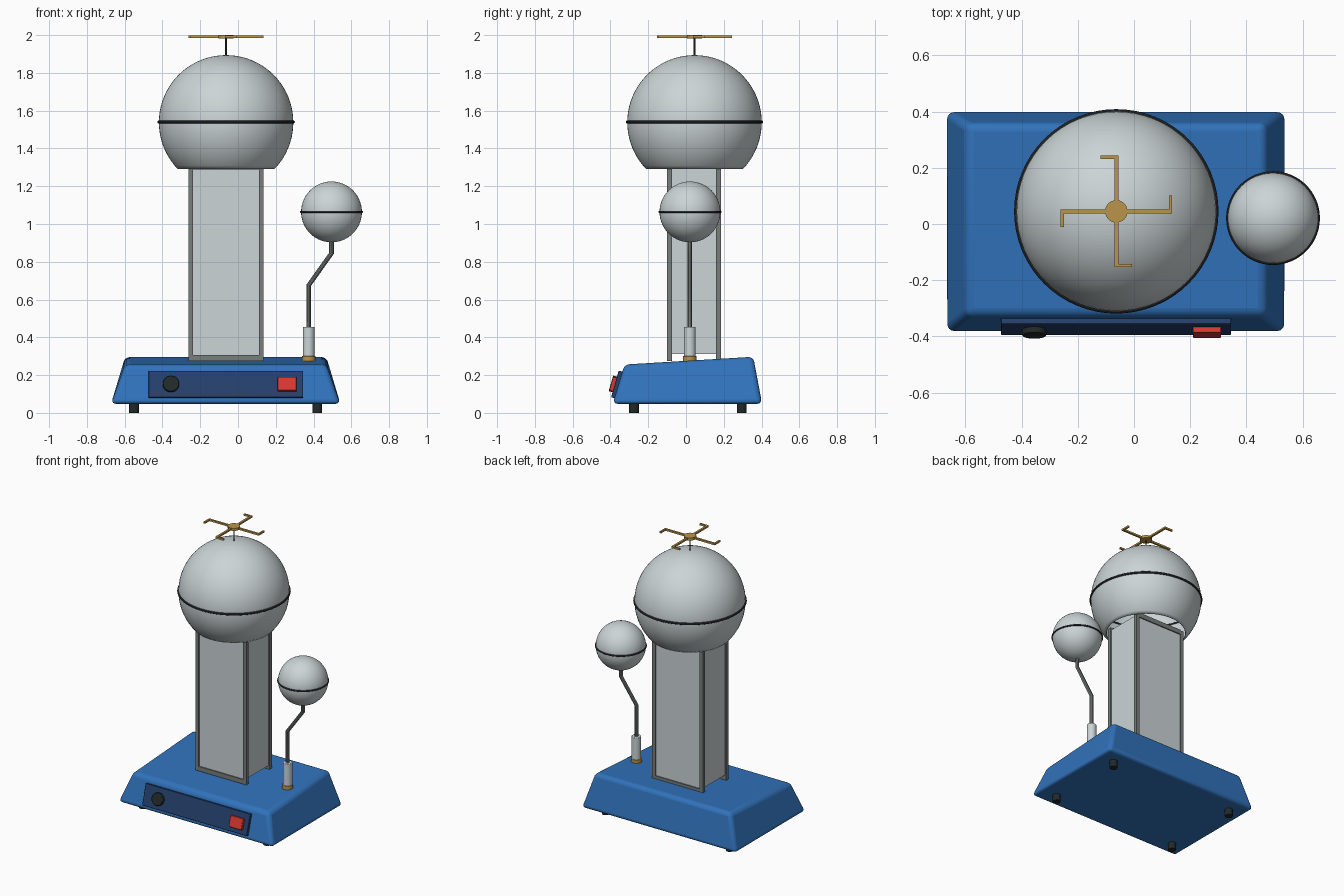
import bpy, bmesh, math
from mathutils import Vector

if "Cube" in bpy.data.objects:
    bpy.data.objects.remove(bpy.data.objects["Cube"])


def mat(name, r, g, b):
    m = bpy.data.materials.new(name)
    m.diffuse_color = (r, g, b, 1)
    m.use_nodes = True
    m.node_tree.nodes["Principled BSDF"].inputs["Base Color"].default_value = m.diffuse_color
    return m


BLUE = mat("blue", 0.03, 0.17, 0.50)
NAVY = mat("navy", 0.018, 0.052, 0.15)
SILVER = mat("silver", 0.60, 0.66, 0.67)
STEEL = mat("steel", 0.19, 0.21, 0.205)
SEAM = mat("dark seam", 0.03, 0.036, 0.04)
BLACK = mat("black", 0.016, 0.022, 0.022)
RED = mat("red", 0.70, 0.04, 0.03)
GOLD = mat("gold", 0.50, 0.30, 0.07)


def finish(ob, name, material, bevel=0, segments=2):
    ob.name = name
    ob.data.materials.clear()
    ob.data.materials.append(material)
    if bevel:
        mod = ob.modifiers.new("bevel", "BEVEL")
        mod.width, mod.segments = bevel, segments
        mod.limit_method = "ANGLE"
    bpy.ops.object.select_all(action="DESELECT")
    ob.select_set(True)
    bpy.context.view_layer.objects.active = ob
    bpy.ops.object.shade_smooth_by_angle(angle=math.radians(35))
    return ob


def from_bmesh(bm, name, material, bevel=0, segments=2):
    me = bpy.data.meshes.new(name)
    bmesh.ops.recalc_face_normals(bm, faces=bm.faces)
    bm.to_mesh(me)
    bm.free()
    ob = bpy.data.objects.new(name, me)
    bpy.context.collection.objects.link(ob)
    return finish(ob, name, material, bevel, segments)


def box(name, material, lo, hi, bevel=0, tilt=0):
    """Box between two corners, optionally tilted about x."""
    lo, hi = Vector(lo), Vector(hi)
    bpy.ops.mesh.primitive_cube_add(size=1, location=(lo + hi) / 2)
    ob = bpy.context.object
    for v in ob.data.vertices:
        v.co = v.co * (hi - lo)
    ob.rotation_euler.x = tilt
    return finish(ob, name, material, bevel)


def cyl(name, material, centre, r, depth, rot_x=0, sides=32, bevel=0):
    bpy.ops.mesh.primitive_cylinder_add(vertices=sides, radius=r, depth=depth,
                                        location=centre, rotation=(rot_x, 0, 0))
    return finish(bpy.context.object, name, material, bevel)


def ring(name, centre, r, tube):
    bpy.ops.mesh.primitive_torus_add(major_segments=64, minor_segments=10, location=centre,
                                     major_radius=r, minor_radius=tube)
    return finish(bpy.context.object, name, SEAM)


# Sloped base housing: tapered block with a top rising to the back
bm = bmesh.new()
CX = -0.065
bottom = [(CX + sx * 0.607, y, 0.048) for sx, y in ((-1, -0.388), (1, -0.388), (1, 0.403), (-1, 0.403))]
top = [(CX + sx * 0.533, y, z) for sx, y, z in
       ((-1, -0.325, 0.256), (1, -0.325, 0.256), (1, 0.356, 0.297), (-1, 0.356, 0.297))]
b = [bm.verts.new(c) for c in bottom]
t = [bm.verts.new(c) for c in top]
bm.faces.new(b[::-1])
bm.faces.new(t)
for i in range(4):
    j = (i + 1) % 4
    bm.faces.new((b[i], b[j], t[j], t[i]))
from_bmesh(bm, "base_housing", BLUE, 0.026, 4)

# Feet
for x in (-0.55, 0.42):
    for y in (-0.275, 0.295):
        cyl("foot", BLACK, (x, y, 0.028), 0.026, 0.056, sides=24)

# Control panel, knob and switch, leaning back with the housing front
TILT = -math.radians(16)
box("control_panel", NAVY, (-0.473, -0.377, 0.077), (0.345, -0.352, 0.223), 0.003, TILT)
cyl("knob", BLACK, (-0.355, -0.382, 0.152), 0.043, 0.032, math.pi / 2 + TILT, bevel=0.003)
box("switch", RED, (0.21, -0.397, 0.113), (0.31, -0.367, 0.189), 0.004, TILT)

# Column: corner posts, front and back cross bars, recessed panels
X0, X1, Y0, Y1, W = -0.262, 0.135, -0.10, 0.185, 0.025
for x in (X0, X1 - W):
    for y in (Y0, Y1 - W):
        box("column_post", STEEL, (x, y, 0.275), (x + W, y + W, 1.315))
for y in (Y0, Y1 - W):
    for z in (0.275, 1.288):
        box("column_cross_bar", STEEL, (X0 + W, y, z), (X1 - W, y + W, z + 0.032))
    box("column_wide_panel", SILVER, (X0 + W, y + 0.008, 0.307), (X1 - W, y + 0.017, 1.288))
for x in (X0, X1 - W):
    box("column_side_panel", SILVER, (x + 0.008, Y0 + W, 0.312), (x + 0.017, Y1 - W, 1.30))

# Large dome: hollow sphere with an open bottom, and its equator seam
HX, HY, HZ, HR = -0.063, 0.045, 1.538, 0.356
bm = bmesh.new()
bmesh.ops.create_uvsphere(bm, u_segments=64, v_segments=40, radius=HR)
bmesh.ops.bisect_plane(bm, geom=bm.verts[:] + bm.edges[:] + bm.faces[:],
                       plane_co=(0, 0, 1.29 - HZ), plane_no=(0, 0, 1), clear_inner=True)
dome = from_bmesh(bm, "large_dome", SILVER)
dome.location = (HX, HY, HZ)
shell = dome.modifiers.new("shell", "SOLIDIFY")
shell.thickness, shell.offset = 0.004, -1
ring("large_dome_seam", (HX, HY, 1.54), 0.356, 0.008)

# Spinner: needle, hub and four arms with bent tips
cyl("spinner_needle", SEAM, (HX, HY, 1.938), 0.0045, 0.10, sides=12)
cyl("spinner_hub", GOLD, (HX, HY, 1.991), 0.040, 0.018)
for k in range(4):
    bm = bmesh.new()
    for lo, hi in (((0.03, -0.007), (0.199, 0.007)), ((0.187, 0.007), (0.199, 0.056))):
        made = bmesh.ops.create_cube(bm, size=1)["verts"]
        for v in made:
            v.co = Vector((lo[0] + (v.co.x + 0.5) * (hi[0] - lo[0]),
                           lo[1] + (v.co.y + 0.5) * (hi[1] - lo[1]), v.co.z * 0.012))
    arm = from_bmesh(bm, "spinner_arm", GOLD)
    arm.location = (HX, HY, 1.991)
    arm.rotation_euler.z = k * math.pi / 2

# Discharge electrode: gold foot, sleeve, bent rod, ball and seam
EX, EY, BX = 0.374, 0.02, 0.495
cyl("electrode_foot", GOLD, (EX, EY, 0.287), 0.036, 0.028, bevel=0.003)
cyl("electrode_sleeve", SILVER, (EX, EY, 0.377), 0.031, 0.158, bevel=0.003)
cu = bpy.data.curves.new("electrode_rod", "CURVE")
cu.dimensions = "3D"
cu.bevel_depth, cu.bevel_resolution, cu.use_fill_caps = 0.0125, 3, True
path = [(EX, 0.44), (EX, 0.675), (BX, 0.845), (BX, 0.93)]
sp = cu.splines.new("POLY")
sp.points.add(len(path) - 1)
for p, (x, z) in zip(sp.points, path):
    p.co = (x, EY, z, 1)
rod = bpy.data.objects.new("electrode_rod", cu)
bpy.context.collection.objects.link(rod)
bpy.ops.object.select_all(action="DESELECT")
rod.select_set(True)
bpy.context.view_layer.objects.active = rod
bpy.ops.object.convert(target="MESH")
finish(bpy.context.object, "electrode_rod", STEEL)
bpy.ops.mesh.primitive_uv_sphere_add(segments=48, ring_count=28, radius=0.161, location=(BX, EY + 0.001, 1.064))
finish(bpy.context.object, "electrode_ball", SILVER)
ring("electrode_ball_seam", (BX, EY + 0.001, 1.064), 0.161, 0.006)
